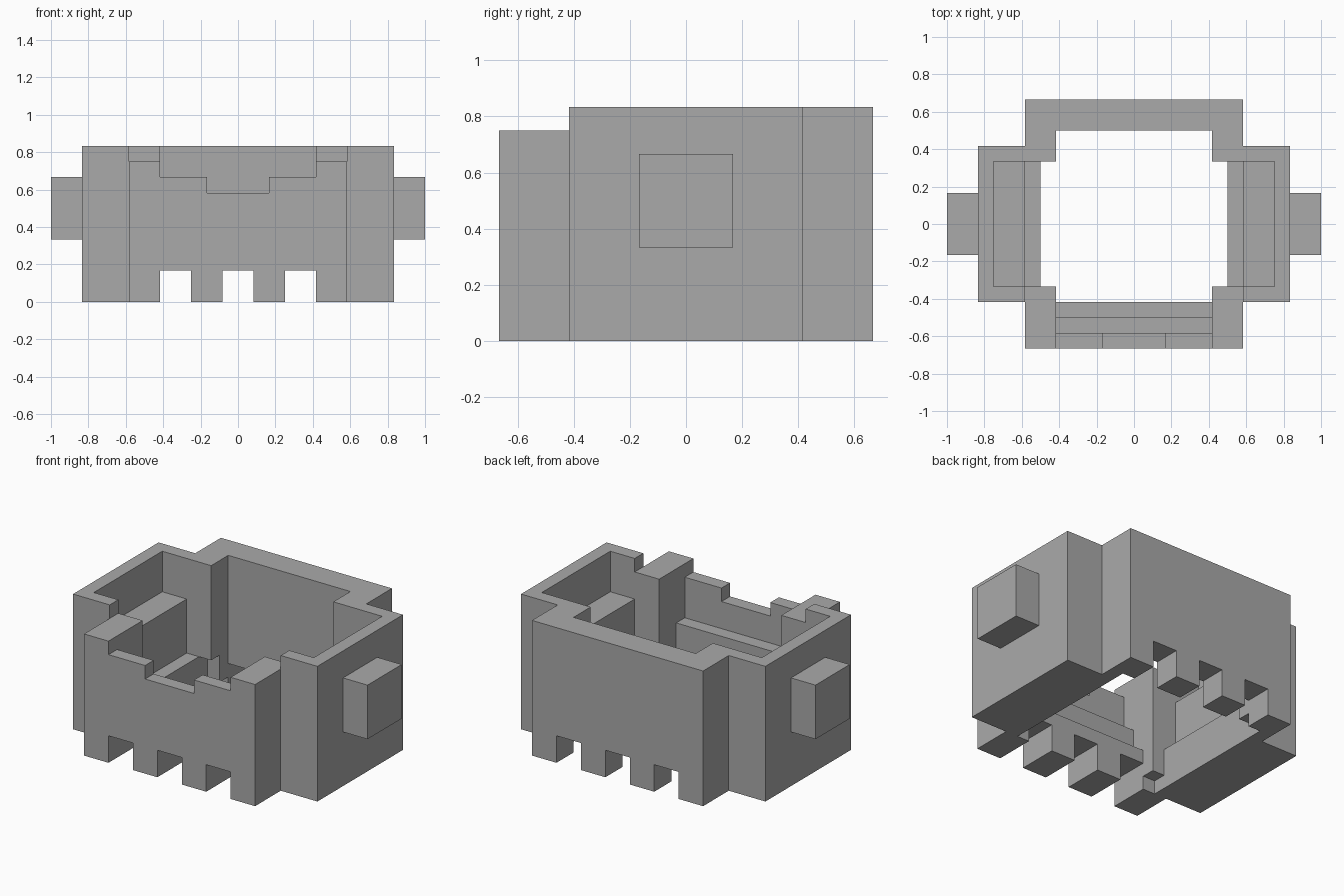
import bpy
import bmesh
from mathutils import Vector

cube = bpy.data.objects.get("Cube")
if cube:
    bpy.data.objects.remove(cube)

U = 1 / 12  # block unit

grey = bpy.data.materials.new("plain grey")
grey.use_nodes = True
COLOUR = (0.4, 0.4, 0.4, 1)
grey.diffuse_color = COLOUR
grey.node_tree.nodes["Principled BSDF"].inputs["Base Color"].default_value = COLOUR


def prism(name, axis, profile, start, end, mirror=False):
    """Extrude a flat profile along an axis, between start and end."""
    place = {"x": lambda a, b, t: (t, a, b),
             "y": lambda a, b, t: (a, t, b),
             "z": lambda a, b, t: (a, b, t)}[axis]
    bm = bmesh.new()
    face = bm.faces.new([bm.verts.new(Vector(place(a, b, start)) * U) for a, b in profile])
    shift = Vector(place(0, 0, end - start)) * U
    moved = bmesh.ops.extrude_face_region(bm, geom=[face], use_keep_orig=True)["geom"]
    bmesh.ops.translate(bm, vec=shift, verts=[v for v in moved if isinstance(v, bmesh.types.BMVert)])
    bmesh.ops.recalc_face_normals(bm, faces=bm.faces)
    mesh = bpy.data.meshes.new(name)
    bm.to_mesh(mesh)
    bm.free()
    mesh.materials.append(grey)
    obj = bpy.data.objects.new(name, mesh)
    bpy.context.collection.objects.link(obj)
    if mirror:
        obj.modifiers.new("Mirror", "MIRROR")
    return obj


def rect(a0, b0, a1, b1):
    return [(a0, b0), (a1, b0), (a1, b1), (a0, b1)]


def symmetric(half):
    """Complete a right-hand outline with its left-hand reflection."""
    return half + [(-x, z) for x, z in reversed(half)]


# Lower edge with three square slots between the feet
feet = [(1, 2), (1, 0), (3, 0), (3, 2), (5, 2)]
outer_feet = feet + [(5, 0), (7, 0)]

# Front: notched wall, then two steps down inside
notched_top = [(7, 9), (5, 9), (5, 8), (2, 8), (2, 7)]
prism("front_wall", "y", symmetric(outer_feet + notched_top), -8, -7)
prism("front_upper_step", "y", symmetric(feet + [(5, 5)]), -7, -6)
prism("front_lower_step", "y", symmetric(feet + [(5, 3)]), -6, -5)

# Back wall
prism("back_wall", "y", symmetric(outer_feet + [(7, 10)]), 6, 8)

# Corner posts, undercut on the inside
prism("front_corner_outer", "x", rect(-7, 0, -4, 9), 6, 7, mirror=True)
prism("front_corner_inner", "x",
      [(-7, 0), (-5, 0), (-5, 1), (-4, 1), (-4, 9), (-7, 9)], 5, 6, mirror=True)
prism("back_corner_inner", "x",
      [(6, 1), (6, 10), (4, 10), (4, 3), (5, 3), (5, 1)], 5, 6, mirror=True)

# Side bays with a stepped bench inside
prism("side_shell", "z",
      [(7, -5), (10, -5), (10, 5), (7, 5), (7, 6), (6, 6),
       (6, 4), (9, 4), (9, -4), (7, -4)], 0, 10, mirror=True)
prism("side_bench", "y",
      [(6, 0), (9, 0), (9, 7), (7, 7), (7, 3), (6, 3)], -4, 4, mirror=True)

# Square side knobs
prism("side_knob", "x", rect(-2, 4, 2, 8), 10, 12, mirror=True)
